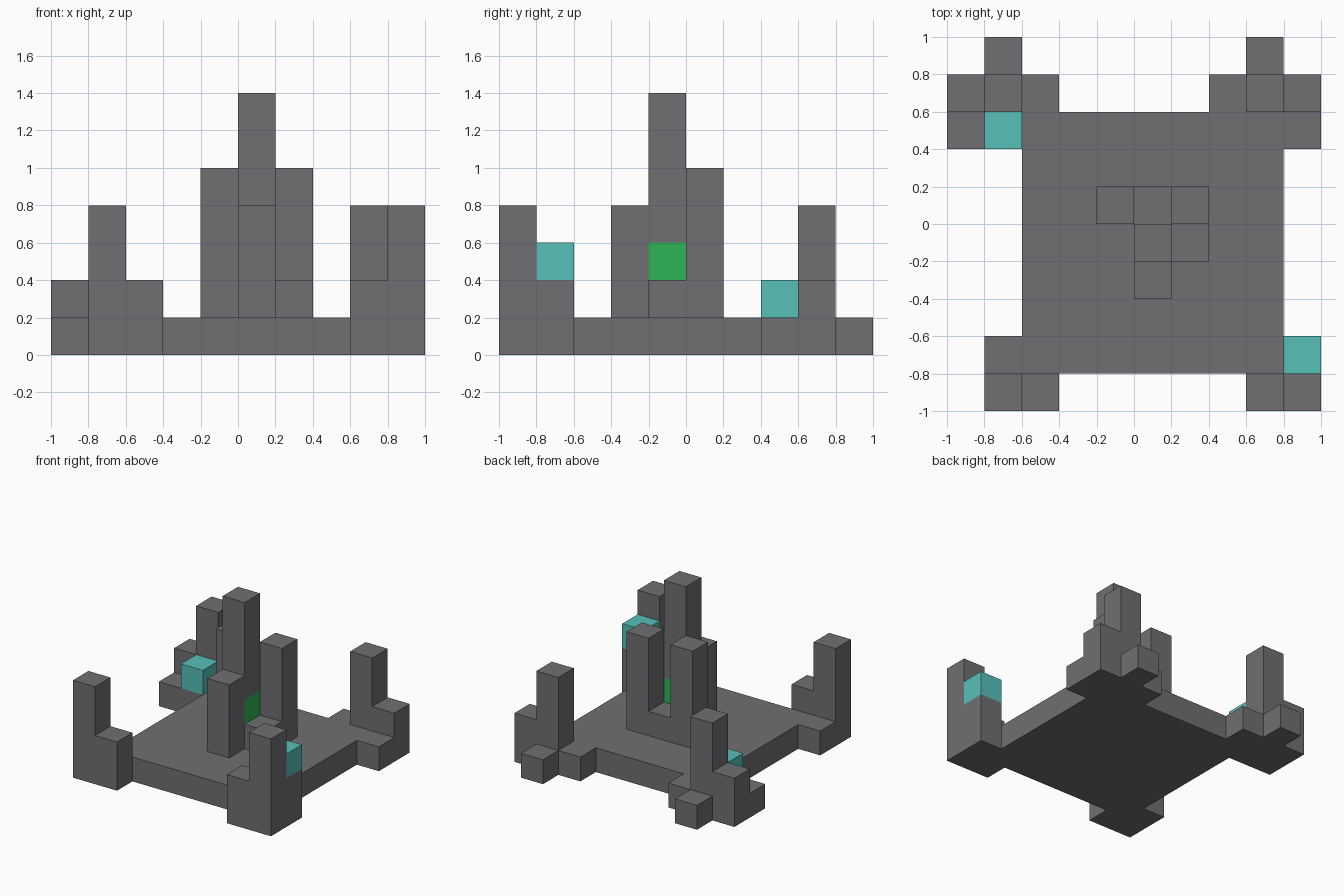
import bpy, bmesh
from mathutils import Vector

cube = bpy.data.objects.get("Cube")
if cube:
    bpy.data.objects.remove(cube, do_unlink=True)

UNIT = 0.2  # edge of one block


def material(name, rgb):
    m = bpy.data.materials.new(name)
    m.use_nodes = True
    m.diffuse_color = (*rgb, 1)
    m.node_tree.nodes["Principled BSDF"].inputs["Base Color"].default_value = (*rgb, 1)
    return m


stone = material("stone_grey", (0.162, 0.156, 0.165))
teal = material("crystal_teal", (0.095, 0.527, 0.485))
green = material("crystal_green", (0.027, 0.456, 0.091))


def box(x0, x1, y0, y1, z0, z1):
    """Block cells in a half-open range."""
    return {(x, y, z) for x in range(x0, x1) for y in range(y0, y1) for z in range(z0, z1)}


def columns(heights, base=0):
    """Stacks of blocks: {(x, y): top}."""
    return set().union(*(box(x, x + 1, y, y + 1, base, h) for (x, y), h in heights.items()))


# Each part is a set of blocks, counted from the front corner at x = y = -1
parts = {
    "floor_slab": (box(2, 9, 1, 8, 0, 1), stone),
    "front_right_corner": (columns({(1, 0): 4, (2, 0): 2, (1, 1): 1}), stone),
    "front_left_corner": (columns({(9, 0): 4, (8, 0): 2, (9, 1): 2}), stone),
    "back_right_corner": (columns({(1, 8): 4, (0, 8): 2, (2, 8): 1, (1, 9): 1, (0, 7): 1, (1, 7): 1}), stone),
    "back_left_corner": (columns({(8, 8): 4, (9, 8): 2, (7, 8): 1, (8, 9): 1, (9, 7): 1}), stone),
    "tower_foot": (columns({(5, 4): 2, (6, 4): 2, (5, 5): 2}, 1), stone),
    "tower_spire": (box(5, 6, 4, 5, 3, 7), stone),
    "tower_front_pillar": (columns({(5, 3): 4}, 1), stone),
    "tower_back_pillars": (columns({(4, 5): 5, (6, 5): 5}, 1), stone),
    "tower_crystal": (box(5, 6, 4, 5, 2, 3), green),
    "front_crystal": (box(9, 10, 1, 2, 2, 3), teal),
    "back_crystal": (box(1, 2, 7, 8, 1, 2), teal),
}
occupied = set().union(*(cells for cells, _ in parts.values()))


def build(name, cells, mat):
    """Skin only the exposed sides of a part and merge its flat faces."""
    bm = bmesh.new()
    origin = Vector((-1, -1, 0))
    for cell in sorted(cells):
        centre = Vector(cell) + Vector((0.5, 0.5, 0.5))
        for axis in range(3):
            for sign in (-1, 1):
                n = Vector((0, 0, 0))
                n[axis] = sign
                if tuple(int(c + d) for c, d in zip(cell, n)) in occupied:
                    continue
                u = Vector((0, 0, 0))
                u[(axis + 1) % 3] = 1
                v = n.cross(u)
                ring = [centre + (n + a * u + b * v) / 2
                        for a, b in ((-1, -1), (1, -1), (1, 1), (-1, 1))]
                bm.faces.new([bm.verts.new(origin + p * UNIT) for p in ring])
    bmesh.ops.remove_doubles(bm, verts=bm.verts, dist=0.001)
    bmesh.ops.dissolve_limit(bm, angle_limit=0.01, verts=bm.verts, edges=bm.edges)
    mesh = bpy.data.meshes.new(name)
    bm.to_mesh(mesh)
    bm.free()
    mesh.materials.append(mat)
    bpy.context.scene.collection.objects.link(bpy.data.objects.new(name, mesh))


for part, (cells, mat) in parts.items():
    build(part, cells, mat)
